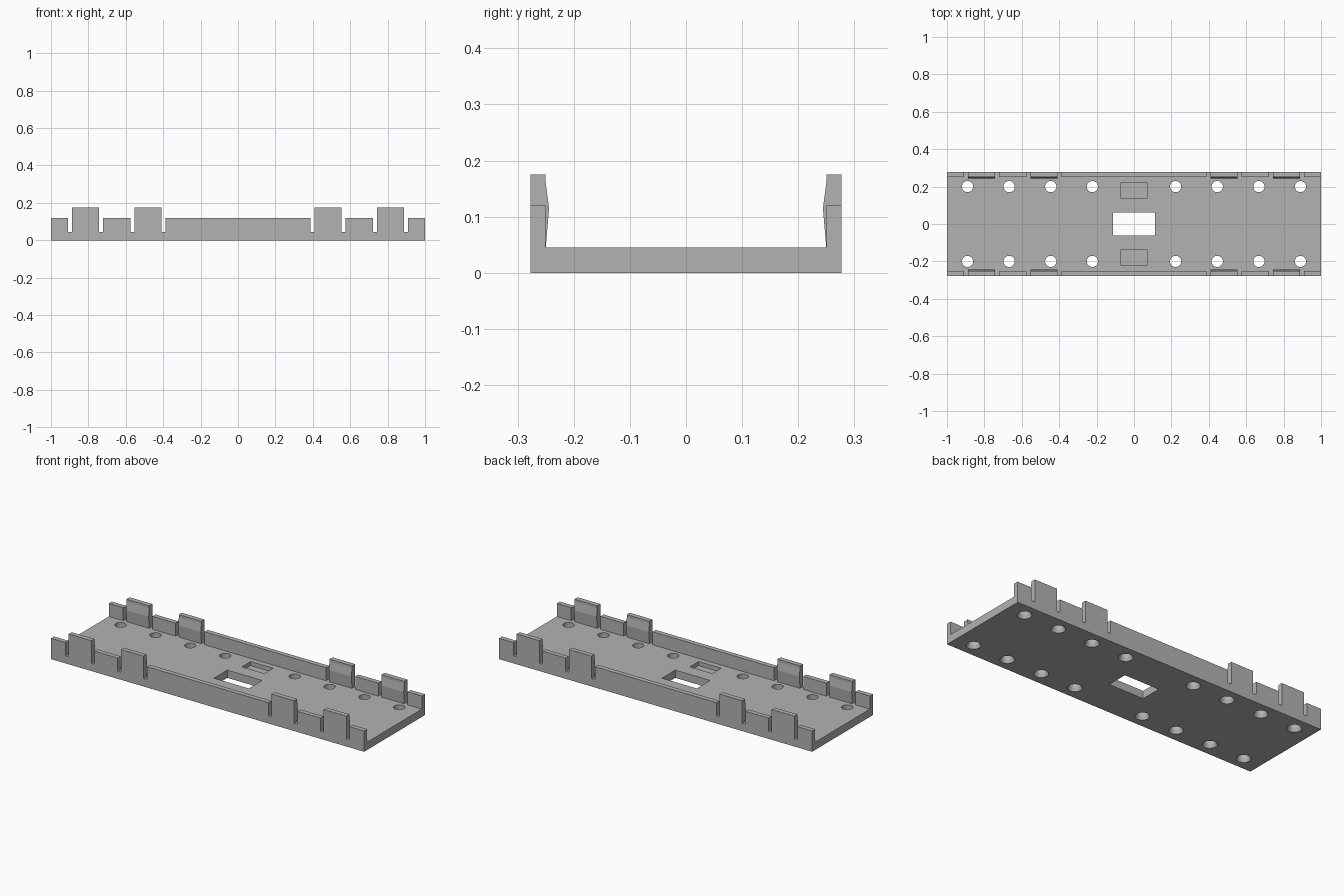
import bpy
import bmesh
from mathutils import Vector

cube = bpy.data.objects.get("Cube")
if cube:
    bpy.data.objects.remove(cube, do_unlink=True)

HALF_L, HALF_W = 1.0, 0.2775      # outer half length and width
INNER, FLOOR = 0.25, 0.045        # inner wall face and floor height
LOW, HIGH = 0.12, 0.175           # low wall and clip heights
CLIPS = [(0.409, 0.553), (0.742, 0.887)]
GAP = 0.021

grey = bpy.data.materials.new("plain_grey")
grey.use_nodes = True
COLOUR = (0.45, 0.45, 0.45, 1)
grey.diffuse_color = COLOUR
grey.node_tree.nodes["Principled BSDF"].inputs["Base Color"].default_value = COLOUR


def make_object(name, bm):
    bmesh.ops.recalc_face_normals(bm, faces=bm.faces)
    mesh = bpy.data.meshes.new(name)
    bm.to_mesh(mesh)
    bm.free()
    mesh.materials.append(grey)
    obj = bpy.data.objects.new(name, mesh)
    bpy.context.collection.objects.link(obj)
    return obj


def add_prism(bm, points, offset):
    """Extrude a closed outline along an offset."""
    face = bm.faces.new([bm.verts.new(p) for p in points])
    new = bmesh.ops.extrude_face_region(bm, geom=[face], use_keep_orig=True)["geom"]
    verts = [g for g in new if isinstance(g, bmesh.types.BMVert)]
    bmesh.ops.translate(bm, verts=verts, vec=Vector(offset))


def add_box(bm, x0, x1, y0, y1, z0, z1):
    add_prism(bm, [(x0, y0, z0), (x1, y0, z0), (x1, y1, z0), (x0, y1, z0)],
              (0, 0, z1 - z0))


def add_cone(bm, x, y, z0, z1, r0, r1):
    geom = bmesh.ops.create_cone(bm, cap_ends=True, segments=32, radius1=r0,
                                 radius2=r1, depth=z1 - z0)
    bmesh.ops.translate(bm, verts=geom["verts"], vec=(x, y, (z0 + z1) / 2))


def cut(target, bm):
    """Subtract a cutter mesh from the target and discard the cutter."""
    cutter = make_object("cutter", bm)
    cutter.hide_render = True
    mod = target.modifiers.new("cut", 'BOOLEAN')
    mod.operation, mod.solver, mod.object = 'DIFFERENCE', 'EXACT', cutter
    bpy.context.view_layer.objects.active = target
    bpy.ops.object.modifier_apply(modifier=mod.name)
    bpy.data.objects.remove(cutter, do_unlink=True)


# Floor plate
bm = bmesh.new()
add_box(bm, -HALF_L, HALF_L, -INNER, INNER, 0, FLOOR)
floor = make_object("floor_plate", bm)

# Central window and two shallow pockets
bm = bmesh.new()
add_box(bm, -0.111, 0.111, -0.061, 0.061, -0.1, 0.1)
for y0, y1 in ((0.138, 0.218), (-0.218, -0.138)):
    add_box(bm, -0.072, 0.072, y0, y1, 0.022, 0.1)
cut(floor, bm)

# Screw holes, then countersinks on the underside
spots = [(sx * 0.2225 * i, sy * 0.2)
         for i in range(1, 5) for sx in (-1, 1) for sy in (-1, 1)]
bm = bmesh.new()
for x, y in spots:
    add_cone(bm, x, y, -0.1, 0.1, 0.03, 0.03)
cut(floor, bm)
bm = bmesh.new()
for x, y in spots:
    add_cone(bm, x, y, -0.02, 0.02, 0.047, 0.029)
cut(floor, bm)

# Half outline of a side wall: low wall, slots and raised clips
half = [(CLIPS[0][0] - GAP, LOW)]
for i, (a, b) in enumerate(CLIPS):
    half += [(a - GAP, FLOOR), (a, FLOOR), (a, HIGH), (b, HIGH),
             (b, FLOOR), (b + GAP, FLOOR), (b + GAP, LOW)]
    if i == 0:
        half.append((CLIPS[1][0] - GAP, LOW))
half += [(HALF_L, LOW), (HALF_L, 0)]
outline = [(-x, z) for x, z in reversed(half)] + half

# Side walls and the clip ridges on their inner faces
ridge = [(INNER, FLOOR), (INNER - 0.006, 0.115), (INNER, 0.16)]
for name, s in (("front", -1), ("back", 1)):
    bm = bmesh.new()
    add_prism(bm, [(x, s * INNER, z) for x, z in outline],
              (0, s * (HALF_W - INNER), 0))
    make_object(name + "_wall", bm)
    bm = bmesh.new()
    for a, b in CLIPS:
        for x in (a, -b):
            add_prism(bm, [(x, s * y, z) for y, z in ridge], (b - a, 0, 0))
    make_object(name + "_clip_ridges", bm)
